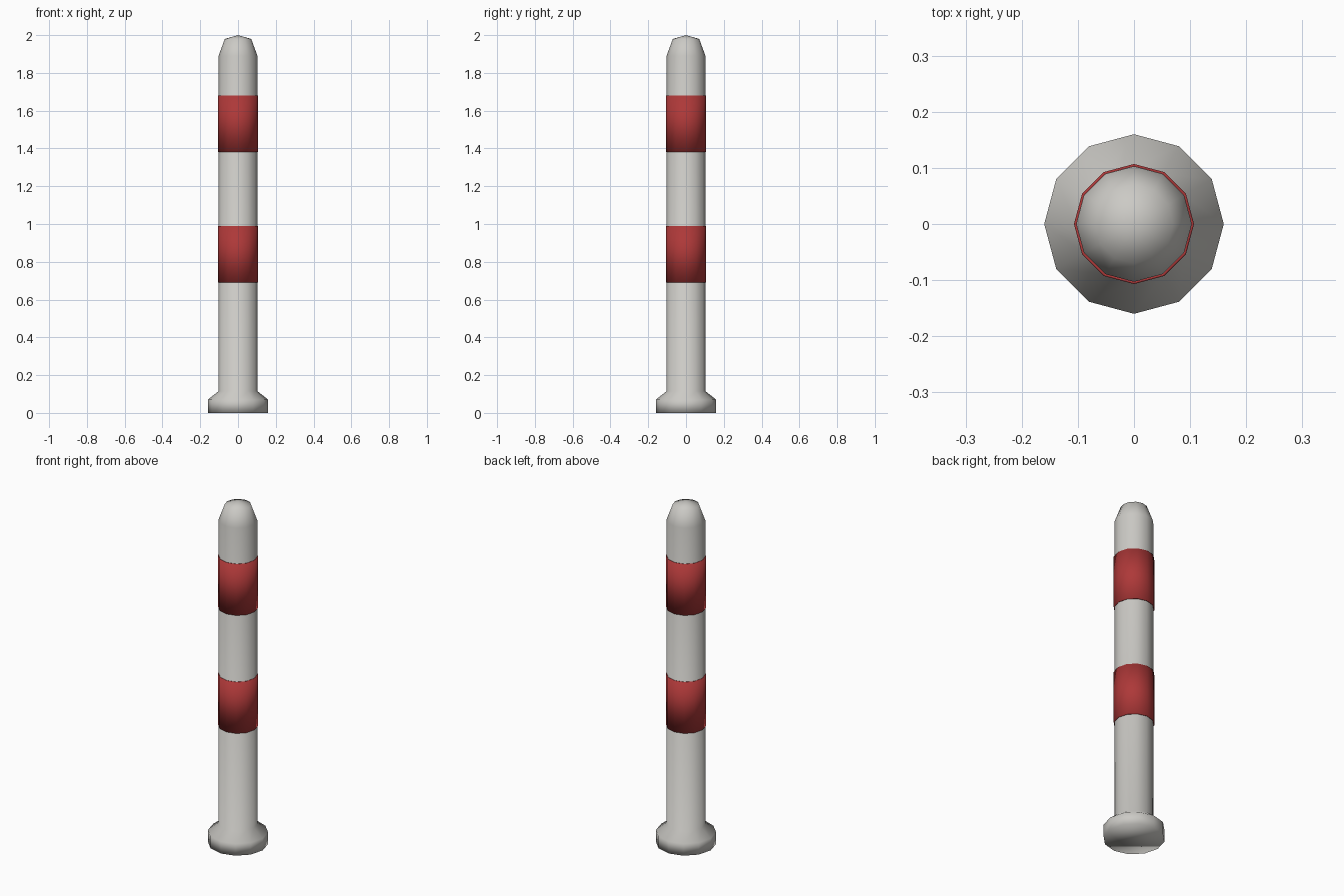
import bpy, bmesh, math

if "Cube" in bpy.data.objects:
    bpy.data.objects.remove(bpy.data.objects["Cube"])

SIDES = 12


def material(name, rgb):
    m = bpy.data.materials.new(name)
    m.diffuse_color = (*rgb, 1)
    m.use_nodes = True
    m.node_tree.nodes["Principled BSDF"].inputs["Base Color"].default_value = m.diffuse_color
    return m


def lathe(name, profile, mat, closed=False):
    """Revolve (radius, z) points round the z axis; radius 0 makes a pole."""
    bm = bmesh.new()
    rings = []
    for r, z in profile:
        if r == 0:
            rings.append([bm.verts.new((0, 0, z))] * SIDES)
        else:
            rings.append([bm.verts.new((r * math.cos(a), r * math.sin(a), z))
                          for a in (2 * math.pi * i / SIDES for i in range(SIDES))])
    pairs = list(zip(rings, rings[1:]))
    if closed:
        pairs.append((rings[-1], rings[0]))
    for low, high in pairs:
        for i in range(SIDES):
            j = (i + 1) % SIDES
            corners = list(dict.fromkeys((low[i], low[j], high[j], high[i])))
            bm.faces.new(corners)
    if not closed:
        bm.faces.new(rings[0][::-1])   # underside
    bmesh.ops.recalc_face_normals(bm, faces=bm.faces)
    for f in bm.faces:
        f.smooth = True
    mesh = bpy.data.meshes.new(name)
    bm.to_mesh(mesh)
    bm.free()
    mesh.materials.append(mat)
    obj = bpy.data.objects.new(name, mesh)
    bpy.context.collection.objects.link(obj)
    return obj


grey = material("warm_grey", (0.60, 0.59, 0.56))
red = material("band_red", (0.42, 0.04, 0.04))

# Post with flared foot and rounded tip
lathe("post", [(0.16, 0), (0.16, 0.07), (0.103, 0.115), (0.103, 1.89),
               (0.07, 1.98), (0, 2.0)], grey)

# Two painted bands, thin sleeves round the post
for name, z in (("lower_band", 0.69), ("upper_band", 1.38)):
    lathe(name, [(0.102, z), (0.107, z), (0.107, z + 0.30), (0.102, z + 0.30)],
          red, closed=True)
